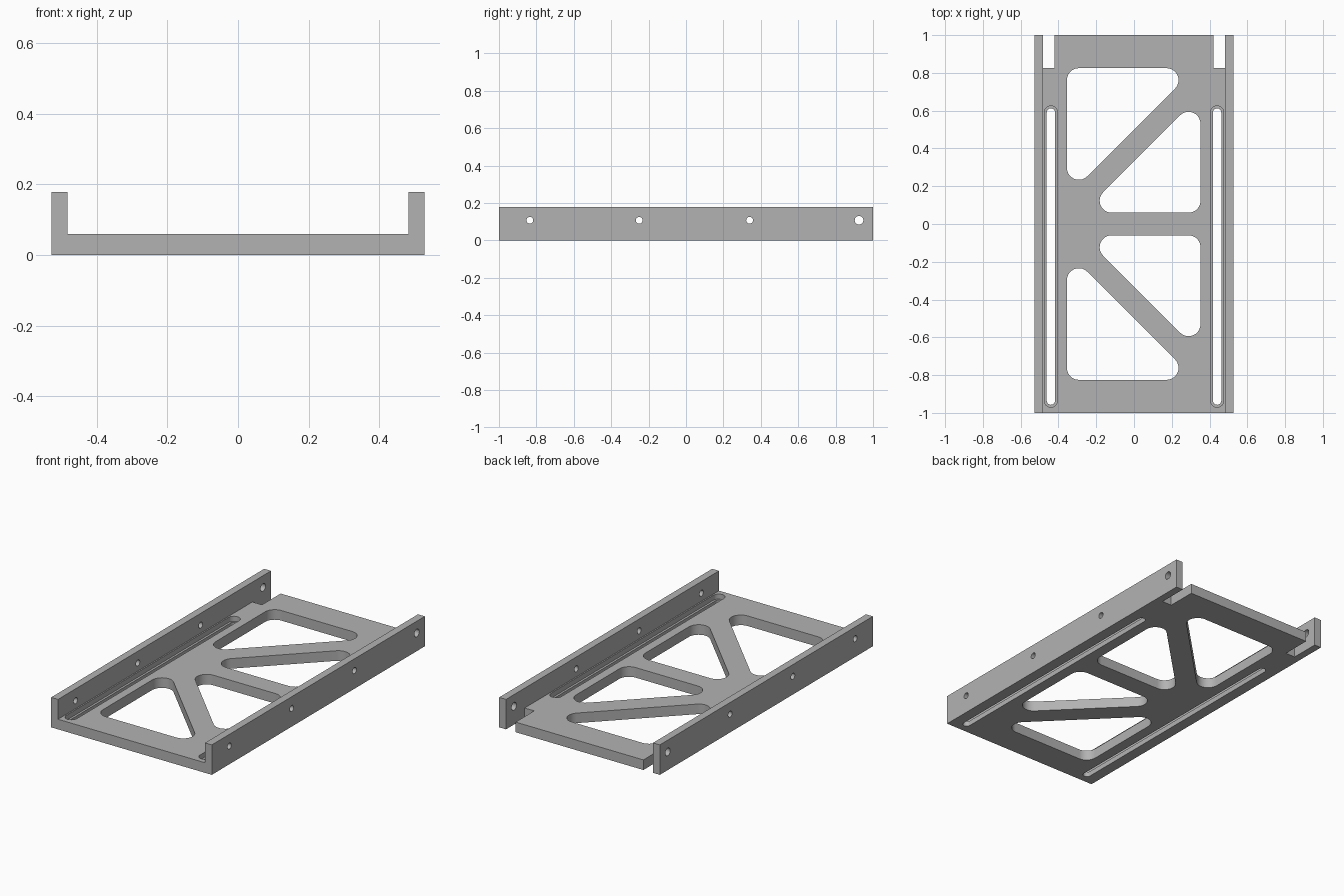
import bpy, bmesh, math
from mathutils import Vector, Matrix

old = bpy.data.objects.get("Cube")
if old:
    bpy.data.objects.remove(old, do_unlink=True)

HALF_W, INNER_W, FLOOR, TOP = 0.528, 0.483, 0.06, 0.178

grey = bpy.data.materials.new("plain_grey")
grey.use_nodes = True
grey.diffuse_color = (0.45, 0.45, 0.45, 1)
grey.node_tree.nodes["Principled BSDF"].inputs["Base Color"].default_value = (0.45, 0.45, 0.45, 1)


def rounded(corners, r, steps=10):
    """Outline of a convex polygon with every corner filleted."""
    out = []
    pts = [Vector(c) for c in corners]
    for i, p in enumerate(pts):
        a = (pts[i - 1] - p).normalized()
        b = (pts[(i + 1) % len(pts)] - p).normalized()
        half = a.angle(b) / 2
        centre = p + (a + b).normalized() * (r / math.sin(half))
        u = p + a * (r / math.tan(half)) - centre
        v = p + b * (r / math.tan(half)) - centre
        sweep = u.angle(v)
        for k in range(steps + 1):
            t = k / steps
            out.append(centre + (u * math.sin((1 - t) * sweep) + v * math.sin(t * sweep)) / math.sin(sweep))
    return out


def prism(name, points, low, high, along_y=False):
    """Solid made by extruding an outline along z, or along y."""
    bm = bmesh.new()
    place = (lambda p: (p[0], low, p[1])) if along_y else (lambda p: (p[0], p[1], low))
    step = Vector((0, high - low, 0)) if along_y else Vector((0, 0, high - low))
    face = bm.faces.new([bm.verts.new(place(p)) for p in points])
    new = bmesh.ops.extrude_face_region(bm, geom=[face])["geom"]
    bmesh.ops.translate(bm, vec=step, verts=[g for g in new if isinstance(g, bmesh.types.BMVert)])
    return finish(name, bm)


def finish(name, bm):
    bmesh.ops.remove_doubles(bm, verts=bm.verts, dist=1e-5)
    bmesh.ops.recalc_face_normals(bm, faces=bm.faces)
    mesh = bpy.data.meshes.new(name)
    bm.to_mesh(mesh)
    bm.free()
    mesh.materials.append(grey)
    ob = bpy.data.objects.new(name, mesh)
    bpy.context.collection.objects.link(ob)
    return ob


def box(x0, x1, y0, y1):
    return [(x0, y0), (x1, y0), (x1, y1), (x0, y1)]


# Channel body: floor plate with a side rail on each edge
half = [(HALF_W, 0), (HALF_W, TOP), (INNER_W, TOP), (INNER_W, FLOOR)]
tray = prism("channel_tray", half + [(-x, z) for x, z in reversed(half)], -1, 1, along_y=True)

cutters = []

# Triangular lightening windows, mirrored front to back
outer = [(-0.355, 0.825), (0.325, 0.825), (-0.355, 0.145)]
inner = [(0.352, 0.06), (0.352, 0.683), (-0.271, 0.06)]
for s in (1, -1):
    for tri in (outer, inner):
        cutters.append(prism("window_cutter", rounded([(x, s * y) for x, y in tri], 0.063), -0.1, 0.1))

# Stepped long slots and rear notches beside each rail
for s in (1, -1):
    for r, low in ((0.035, 0.03), (0.022, -0.1)):
        x, grow = s * 0.44, r - 0.035
        outline = box(x - r, x + r, -0.97 - grow, 0.625 + grow)
        cutters.append(prism("slot_cutter", rounded(outline, r * 0.999), low, 0.1))
    cutters.append(prism("notch_cutter", box(*sorted((s * 0.42, s * INNER_W)), 0.825, 1.1), -0.1, 0.1))

# Cross holes through both rails
for y, r in ((-0.835, 0.018), (-0.25, 0.018), (0.34, 0.018), (0.925, 0.023)):
    bm = bmesh.new()
    bmesh.ops.create_cone(bm, cap_ends=True, segments=32, radius1=r, radius2=r, depth=1.4,
                          matrix=Matrix.Translation((0, y, 0.108)) @ Matrix.Rotation(math.pi / 2, 4, 'Y'))
    cutters.append(finish("hole_cutter", bm))

# Apply the cuts and discard the cutters
bpy.ops.object.select_all(action='DESELECT')
tray.select_set(True)
bpy.context.view_layer.objects.active = tray
for c in cutters:
    c.hide_render = True
    mod = tray.modifiers.new("cut", 'BOOLEAN')
    mod.operation, mod.solver, mod.object = 'DIFFERENCE', 'EXACT', c
    bpy.ops.object.modifier_apply(modifier=mod.name)
    bpy.data.objects.remove(c, do_unlink=True)

bpy.ops.object.shade_smooth_by_angle(angle=math.radians(30))
